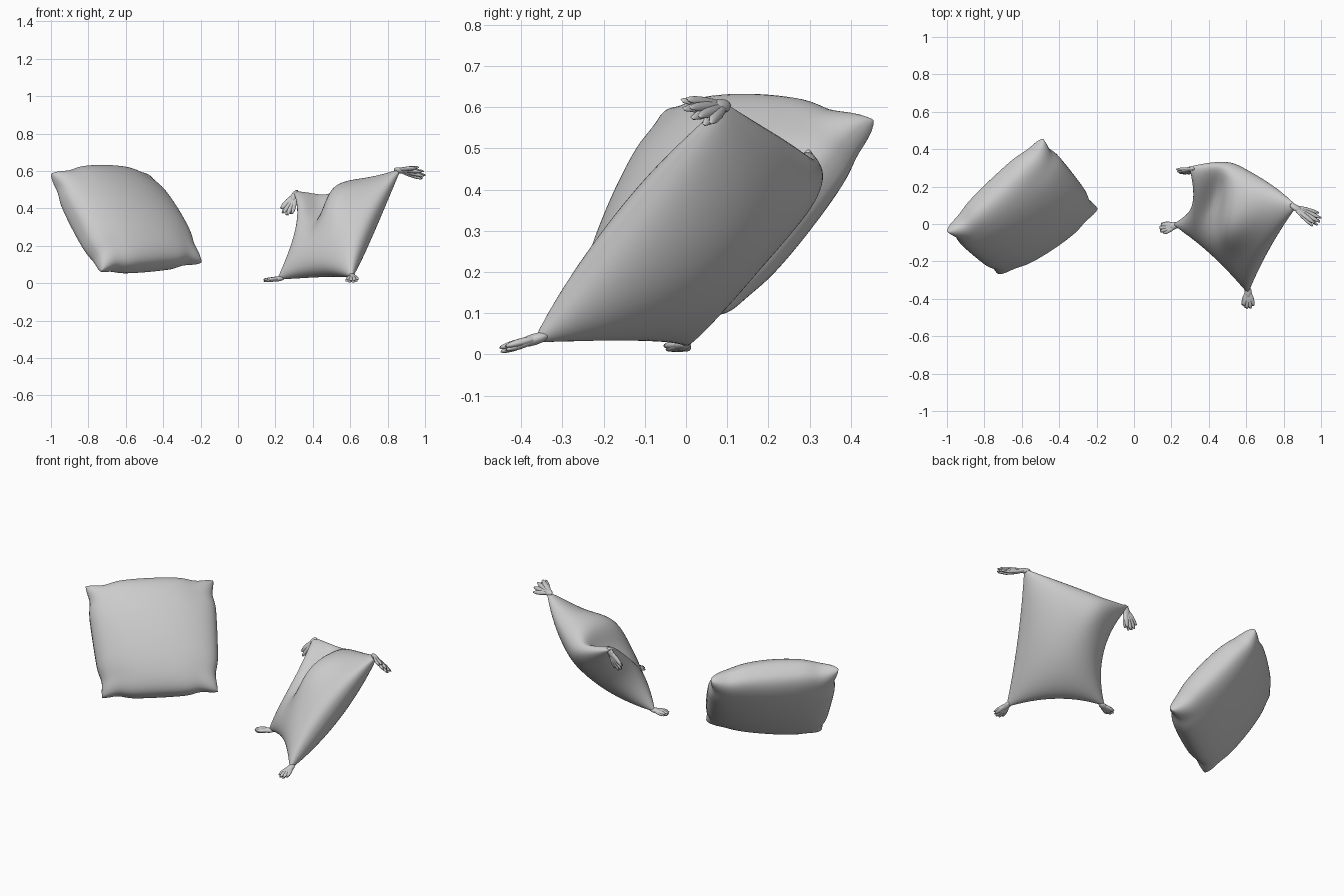
import bpy, bmesh, math
from mathutils import Vector, Matrix

if "Cube" in bpy.data.objects:
    bpy.data.objects.remove(bpy.data.objects["Cube"])


def finish(bm, name):
    me = bpy.data.meshes.new(name)
    bmesh.ops.recalc_face_normals(bm, faces=bm.faces)
    for f in bm.faces:
        f.smooth = True
    bm.to_mesh(me)
    bm.free()
    ob = bpy.data.objects.new(name, me)
    bpy.context.collection.objects.link(ob)
    return ob


def blob(s, t, s0, t0, ws, wt):
    return math.exp(-((s - s0) / ws) ** 2 - ((t - t0) / wt) ** 2)


def pillow(name, corners, mids, half, power, ear=0.0, fold=0.0, n=40):
    """Coons patch between four curved edges, puffed to both sides and welded at the seam."""
    a, b, c, d = [Vector(p) for p in corners]
    m = [Vector(p) for p in mids]          # midpoints of ab, bc, cd, da
    normal = (c - a).cross(d - b).normalized()
    centre = (a + b + c + d) / 4

    def edge(p, q, mid, t):
        pinch = ear * math.exp(-((min(t, 1 - t) - 0.14) / 0.08) ** 2)
        return (p.lerp(q, t) + (mid - (p + q) / 2) * 4 * t * (1 - t)
                + (centre - mid).normalized() * pinch)

    bm = bmesh.new()
    for side in (1, -1):
        rows = []
        for i in range(n + 1):
            row = []
            for j in range(n + 1):
                u = math.sin(math.pi * (i / n - 0.5))
                v = math.sin(math.pi * (j / n - 0.5))
                s, t = (u + 1) / 2, (v + 1) / 2
                p = (edge(a, b, m[0], s) * (1 - t) + edge(d, c, m[2], s) * t
                     + edge(a, d, m[3], t) * (1 - s) + edge(b, c, m[1], t) * s
                     - a.lerp(b, s) * (1 - t) - d.lerp(c, s) * t)
                puff = half * max(0, (1 - u * u) * (1 - v * v)) ** power
                # fold: a hollow near one corner beside a fuller lobe on the front
                p -= normal * fold * 0.025 * blob(s, t, 0.66, 0, 0.18, 0.3)
                if side > 0:
                    puff *= 1 + fold * (0.5 * blob(s, t, 0.36, 0.25, 0.2, 0.35)
                                        - 0.7 * blob(s, t, 0.70, 0.2, 0.15, 0.35))
                row.append(bm.verts.new(p + normal * side * puff))
            rows.append(row)
        for i in range(n):
            for j in range(n):
                bm.faces.new((rows[i][j], rows[i + 1][j], rows[i + 1][j + 1], rows[i][j + 1]))
    bmesh.ops.remove_doubles(bm, verts=bm.verts, dist=0.0003)
    return finish(bm, name)


def tassel(name, start, end, flat):
    """Fan of tapered strands in two layers, flattened along 'flat'."""
    start, end = Vector(start), Vector(end)
    axis = end - start
    length = axis.length
    axis.normalize()
    side = Vector(flat).cross(axis).normalized()
    up = axis.cross(side)
    bm = bmesh.new()
    for layer in (-1, 1):
        for k in range(4):
            ang = math.radians((k - 1.5) * 11 + layer * 2)
            d = (axis * math.cos(ang) + side * math.sin(ang) + up * layer * 0.05).normalized()
            w = up.cross(d).normalized()
            h = d.cross(w)
            ln = length * (1 - 0.10 * abs(k - 1.5))
            rot = Matrix((d, w, h)).transposed().to_4x4()
            bmesh.ops.create_uvsphere(bm, u_segments=10, v_segments=8, radius=1,
                                      matrix=Matrix.Translation(start + d * ln / 2) @ rot
                                      @ Matrix.Diagonal((ln / 2, 0.014, 0.010, 1)))
    # knot where the strands meet the pillow corner
    rot = Matrix((axis, side, up)).transposed().to_4x4()
    bmesh.ops.create_uvsphere(bm, u_segments=12, v_segments=8, radius=1,
                              matrix=Matrix.Translation(start + axis * 0.02) @ rot
                              @ Matrix.Diagonal((0.04, 0.02, 0.014, 1)))
    return finish(bm, name)


# plump plain pillow with small ears at the corners
pillow("plain_pillow",
       [(-1.0, -0.04, 0.585), (-0.485, 0.455, 0.57), (-0.195, 0.085, 0.11), (-0.73, -0.265, 0.065)],
       [(-0.745, 0.205, 0.605), (-0.335, 0.28, 0.355), (-0.455, -0.105, 0.085), (-0.87, -0.155, 0.325)],
       0.14, 0.35, ear=0.013)

# bent pillow with drawn-out corners
P, Q, R, S = (0.87, 0.095, 0.61), (0.295, 0.305, 0.49), (0.21, 0.0, 0.02), (0.61, -0.37, 0.03)
pillow("tasselled_pillow", [P, Q, R, S],
       [(0.565, 0.27, 0.50), (0.32, 0.12, 0.27), (0.43, -0.14, 0.05), (0.72, -0.14, 0.32)],
       0.135, 0.45, fold=1.0)

# tassels on its corners
for name, p, e, flat in (
        ("tassel_upper_right", (0.85, 0.095, 0.605), (1.005, 0.005, 0.585), (0.3, 0.6, 0.7)),
        ("tassel_upper_left", (0.31, 0.295, 0.48), (0.245, 0.275, 0.36), (0.2, 1, 0)),
        ("tassel_lower_left", (0.23, -0.005, 0.025), (0.13, -0.03, 0.014), (0, 0, 1)),
        ("tassel_lower_front", (0.61, -0.35, 0.042), (0.61, -0.46, 0.008), (0, 0, 1))):
    tassel(name, p, e, flat)
